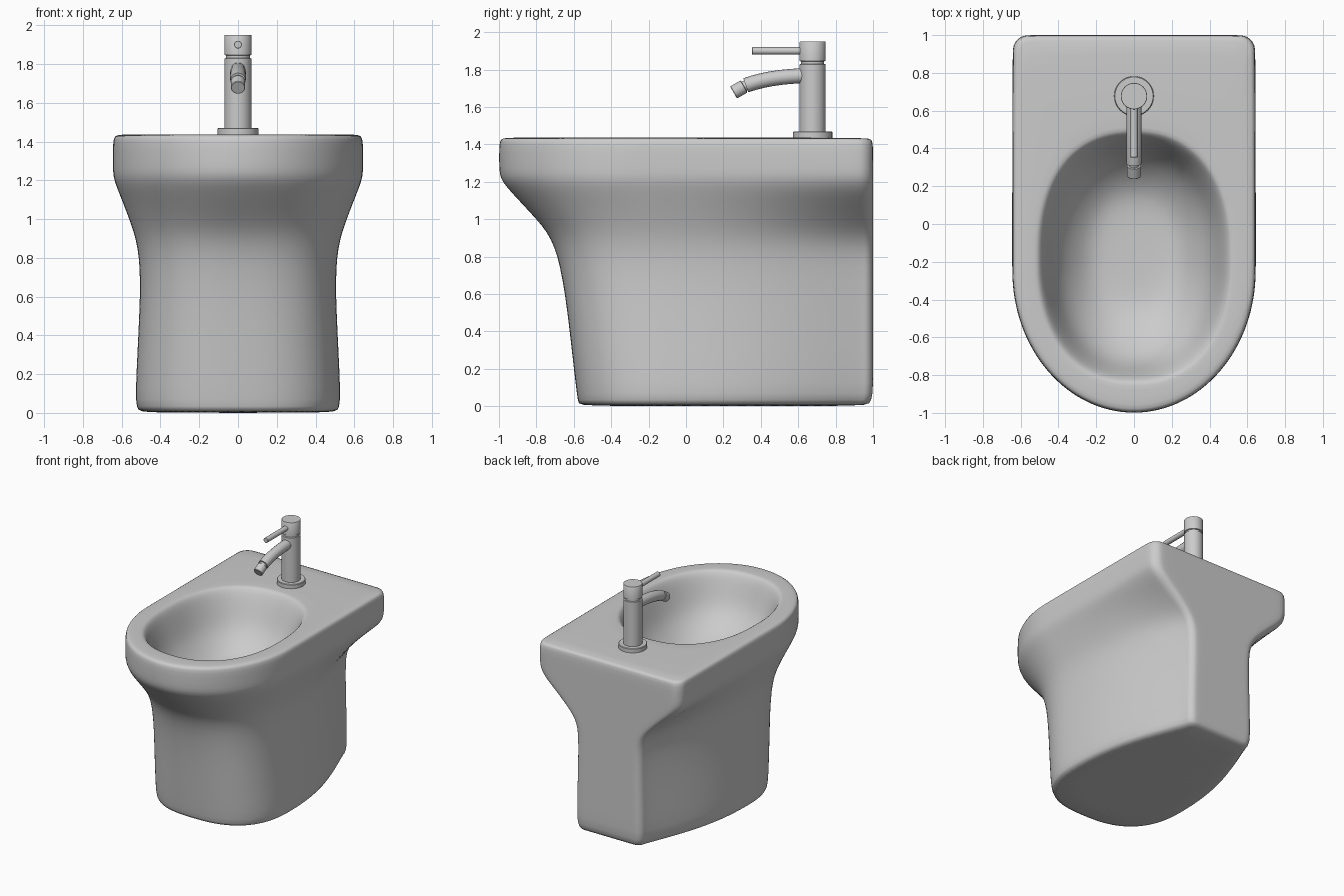
import bpy, bmesh, math
from mathutils import Vector

if "Cube" in bpy.data.objects:
    bpy.data.objects.remove(bpy.data.objects["Cube"])

BASIN_Y = -0.175


def spow(v, p):
    return math.copysign(abs(v) ** p, v)


def make_object(name, bm):
    bmesh.ops.recalc_face_normals(bm, faces=bm.faces)
    me = bpy.data.meshes.new(name)
    bm.to_mesh(me)
    bm.free()
    ob = bpy.data.objects.new(name, me)
    bpy.context.collection.objects.link(ob)
    return ob


def smooth(ob, deg):
    bpy.ops.object.select_all(action='DESELECT')
    ob.select_set(True)
    bpy.context.view_layer.objects.active = ob
    bpy.ops.object.shade_smooth_by_angle(angle=math.radians(deg))


def outline(w, wb, yf, yc, yb, n, r):
    """Closed plan outline: round front, tapering sides, flat back with rounded corners."""
    half = []
    for i in range(17):                       # front arc
        a = math.pi / 2 * i / 16
        half.append((w * spow(math.sin(a), 2 / n), yc - (yc - yf) * spow(math.cos(a), 2 / n)))
    half[0], half[16] = (0, yf), (w, yc)
    ye = yb - r
    L = ye - yc
    p = [Vector((w, yc)), Vector((w, yc + L * .45)),
         Vector((wb + (w - wb) * .45, yc + L * .72)), Vector((wb, ye))]
    for i in range(1, 11):                    # side
        t = i / 10
        s = 1 - t
        half.append(tuple(p[0] * s**3 + p[1] * 3 * s * s * t + p[2] * 3 * s * t * t + p[3] * t**3))
    for i in range(1, 6):                     # back corner
        a = math.pi / 2 * i / 5
        half.append((wb - r + r * math.cos(a), ye + r * math.sin(a)))
    for i in range(1, 6):                     # back
        half.append(((wb - r) * (1 - i / 5), yb))
    return half + [(-x, y) for x, y in half[-2:0:-1]]


# Ceramic body: z, half width, back half width, front y, arc centre y, back y, squareness, corner
rows = [
    (0.00, .49, .25, -.555, -.05, .95, 2.6, .05),
    (0.012, .515, .28, -.575, -.05, .98, 2.6, .06),
    (0.05, .53, .30, -.582, -.05, 1.0, 2.6, .06),
    (0.20, .525, .30, -.60, -.06, 1.0, 2.6, .06),
    (0.40, .515, .295, -.622, -.08, 1.0, 2.6, .06),
    (0.60, .506, .29, -.647, -.10, 1.0, 2.55, .06),
    (0.75, .507, .29, -.674, -.11, 1.0, 2.5, .06),
    (0.85, .518, .30, -.703, -.13, 1.0, 2.4, .06),
    (0.93, .537, .345, -.742, -.15, 1.0, 2.3, .06),
    (1.00, .562, .42, -.80, -.17, 1.0, 2.2, .07),
    (1.08, .592, .51, -.875, -.20, 1.0, 2.1, .08),
    (1.15, .62, .59, -.94, -.23, 1.0, 2.05, .08),
    (1.20, .638, .627, -.982, -.25, 1.0, 2.0, .08),
    (1.24, .645, .64, -.998, -.25, 1.0, 2.0, .08),
    (1.30, .645, .642, -1.0, -.25, 1.0, 2.0, .08),
    (1.40, .645, .642, -1.0, -.25, 1.0, 2.0, .08),
    (1.428, .637, .634, -.992, -.25, .992, 2.0, .08),
    (1.436, .615, .612, -.97, -.25, .97, 2.0, .08),
]
rings = [[(x, y, r[0]) for x, y in outline(*r[1:])] for r in rows]

# Basin rings: z, half width, half length, centre y
angles = [math.atan2(x / .645, -(y - BASIN_Y) / 1.0) for x, y, z in rings[-1]]
for z, a, b, cy in [(1.436, .535, .69, -.175), (1.435, .515, .67, -.175), (1.42, .495, .65, -.175),
                    (1.37, .472, .622, -.177), (1.28, .44, .585, -.18), (1.20, .41, .55, -.18),
                    (1.13, .37, .50, -.175), (1.06, .305, .42, -.165), (1.01, .24, .33, -.155),
                    (.99, .18, .25, -.15), (.985, .09, .12, -.15)]:
    rings.append([(a * spow(math.sin(t), 2 / 2.3), cy - b * spow(math.cos(t), 2 / 2.3), z)
                  for t in angles])

bm = bmesh.new()
loops = [[bm.verts.new(c) for c in ring] for ring in rings]
for A, B in zip(loops, loops[1:]):
    for i in range(len(A)):
        j = (i + 1) % len(A)
        bm.faces.new((A[i], A[j], B[j], B[i]))
bm.faces.new(loops[0])
bm.faces.new(loops[-1])
body = make_object("ceramic_body", bm)
smooth(body, 60)
body.modifiers.new("Subdivision", 'SUBSURF').levels = 1
body.modifiers[-1].render_levels = 1


def lathe(name, profile, base, axis, segs=40):
    """Revolve (radius, distance) points about an axis starting at base."""
    q = Vector((0, 0, 1)).rotation_difference(Vector(axis).normalized())
    bm = bmesh.new()
    loops = [[bm.verts.new(Vector(base) + q @ Vector((r * math.cos(2 * math.pi * k / segs),
              r * math.sin(2 * math.pi * k / segs), d))) for k in range(segs)] for r, d in profile]
    for A, B in zip(loops, loops[1:]):
        for k in range(segs):
            m = (k + 1) % segs
            bm.faces.new((A[k], A[m], B[m], B[k]))
    bm.faces.new(loops[0])
    bm.faces.new(loops[-1])
    ob = make_object(name, bm)
    smooth(ob, 35)
    return ob


# Tap: flange, column with groove and cap
TY = .677
lathe("tap_flange", [(.105, 0), (.105, .034), (.101, .038)], (0, TY, 1.432), (0, 0, 1))
lathe("tap_column", [(.07, 0), (.07, .363), (.062, .366), (.062, .379), (.07, .382),
                     (.07, .482), (.068, .485)], (0, TY, 1.465), (0, 0, 1))
# Lever
lathe("tap_lever", [(.02, 0), (.02, .268), (.018, .27)], (0, .623, 1.9), (0, -1, 0), 24)

# Curved spout
cu = bpy.data.curves.new("tap_spout", 'CURVE')
cu.dimensions = '3D'
cu.bevel_depth = .04
cu.bevel_resolution = 6
cu.use_fill_caps = True
sp = cu.splines.new('BEZIER')
sp.bezier_points.add(1)
for bp, co, hl, hr in zip(sp.bezier_points,
                          [(0, .64, 1.768), (0, .32, 1.716)],
                          [(0, .75, 1.772), (0, .42, 1.752)],
                          [(0, .53, 1.764), (0, .22, 1.68)]):
    bp.co, bp.handle_left, bp.handle_right = co, hl, hr
spout = bpy.data.objects.new("tap_spout", cu)
bpy.context.collection.objects.link(spout)

# Nozzle with narrow neck
lathe("tap_nozzle", [(.028, 0), (.028, .028), (.037, .03), (.037, .09), (.034, .093)],
      (0, .335, 1.724), (0, -.87, -.5), 28)
